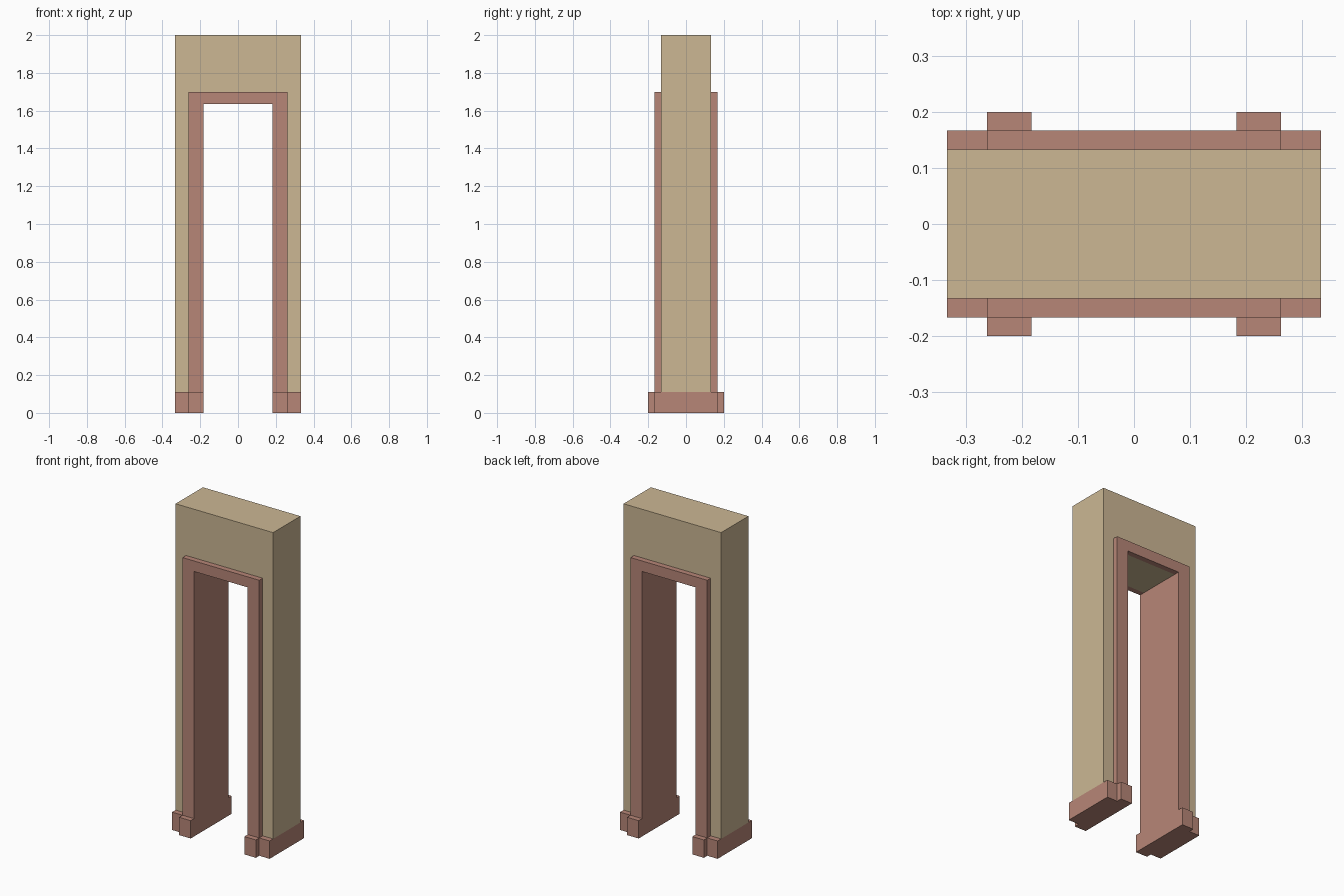
import bpy
import bmesh
from mathutils import Vector

if "Cube" in bpy.data.objects:
    bpy.data.objects.remove(bpy.data.objects["Cube"])

HALF_W, OPEN_W, TRIM_W = 0.333, 0.183, 0.262   # half widths in x
WALL_D, TRIM_D, BLOCK_D = 0.133, 0.167, 0.20   # half depths in y
BASE_H, OPEN_H, TRIM_H, TOP = 0.11, 1.635, 1.70, 2.0


def material(name, rgb):
    m = bpy.data.materials.new(name)
    m.diffuse_color = (*rgb, 1)
    m.use_nodes = True
    m.node_tree.nodes["Principled BSDF"].inputs["Base Color"].default_value = m.diffuse_color
    return m


plaster = material("tan_plaster", (0.604, 0.474, 0.296))
clay = material("clay_trim", (0.474, 0.238, 0.185))


def prism(name, points, offset, mats):
    """Extrude a closed polygon of 3D points along offset."""
    bm = bmesh.new()
    face = bm.faces.new([bm.verts.new(p) for p in points])
    ext = bmesh.ops.extrude_face_region(bm, geom=[face], use_keep_orig=True)
    verts = [g for g in ext["geom"] if isinstance(g, bmesh.types.BMVert)]
    bmesh.ops.translate(bm, verts=verts, vec=Vector(offset))
    bmesh.ops.recalc_face_normals(bm, faces=bm.faces)
    mesh = bpy.data.meshes.new(name)
    bm.to_mesh(mesh)
    bm.free()
    for m in mats:
        mesh.materials.append(m)
    obj = bpy.data.objects.new(name, mesh)
    bpy.context.collection.objects.link(obj)
    return obj


def arch(name, half_w, top, y0, y1, mats):
    """Upside-down U profile around the opening, standing on the bases."""
    right = [(OPEN_W, OPEN_H), (OPEN_W, BASE_H), (half_w, BASE_H), (half_w, top)]
    outline = right + [(-x, z) for x, z in reversed(right)]
    return prism(name, [(x, y0, z) for x, z in outline], (0, y1 - y0, 0), mats)


# Wall, with the sides of the opening lined in the trim colour
wall = arch("wall", HALF_W, TOP, -WALL_D, WALL_D, [plaster, clay])
for p in wall.data.polygons:
    if abs(p.normal.x) > 0.9 and abs(p.center.x) < OPEN_W + 0.01:
        p.material_index = 1

# Raised door surround on both faces
arch("front_surround", TRIM_W, TRIM_H, -TRIM_D, -WALL_D, [clay])
arch("back_surround", TRIM_W, TRIM_H, WALL_D, TRIM_D, [clay])

# Stepped base under each leg: skirting plus plinth blocks
for side, s in (("left", -1), ("right", 1)):
    half = [(OPEN_W, BLOCK_D), (TRIM_W, BLOCK_D), (TRIM_W, TRIM_D), (HALF_W, TRIM_D)]
    plan = half + [(x, -y) for x, y in reversed(half)]
    prism(side + "_base", [(s * x, y, 0) for x, y in plan], (0, 0, BASE_H), [clay])
